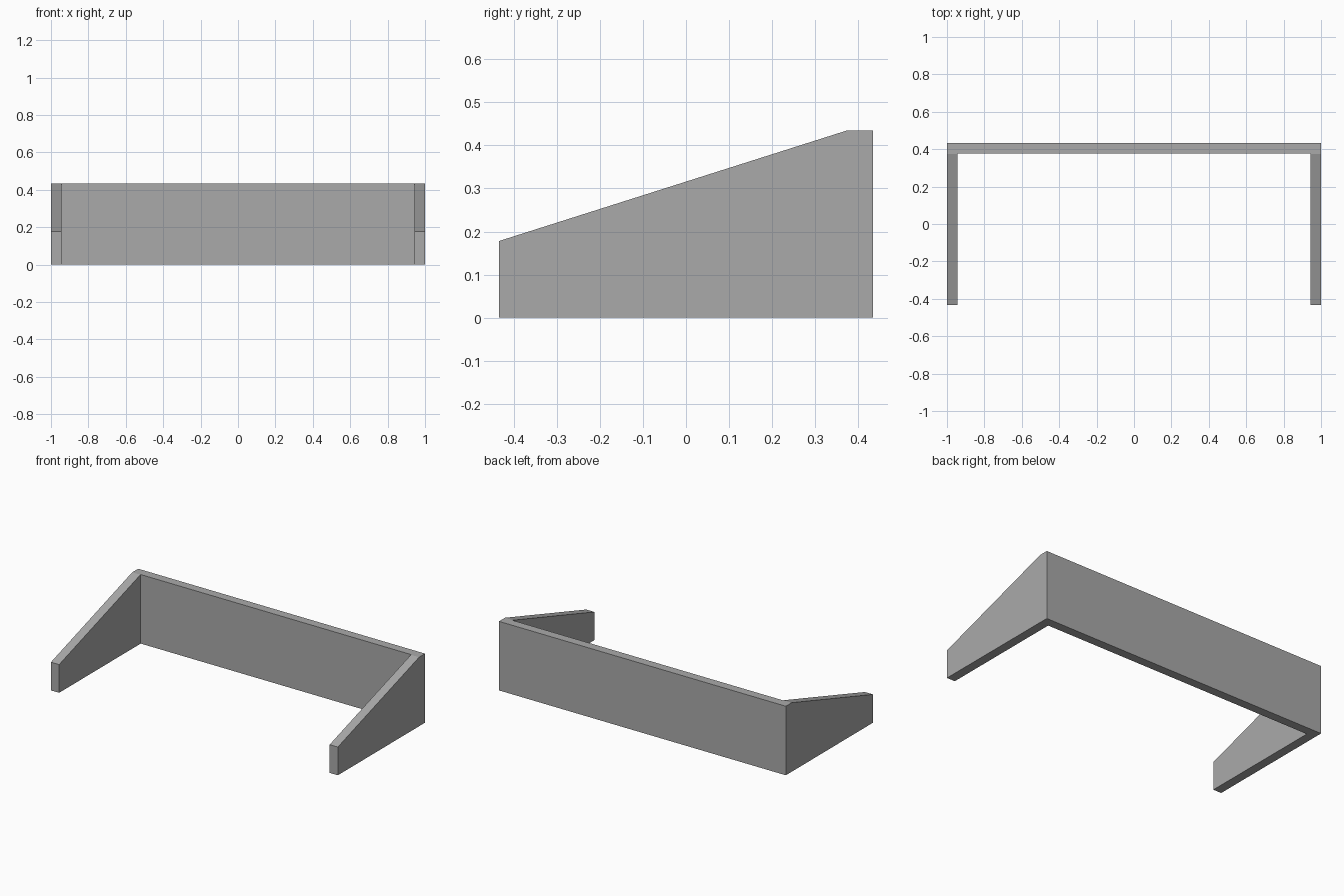
import bpy, bmesh

if "Cube" in bpy.data.objects:
    bpy.data.objects.remove(bpy.data.objects["Cube"])

gray = bpy.data.materials.new("plain gray")
gray.diffuse_color = (0.4, 0.4, 0.4, 1)
gray.use_nodes = True
gray.node_tree.nodes["Principled BSDF"].inputs["Base Color"].default_value = gray.diffuse_color


def prism(name, profile, half_width):
    """Extrude a (y, z) profile symmetrically along x."""
    bm = bmesh.new()
    face = bm.faces.new([bm.verts.new((-half_width, y, z)) for y, z in profile])
    ext = bmesh.ops.extrude_face_region(bm, geom=[face])
    verts = [v for v in ext["geom"] if isinstance(v, bmesh.types.BMVert)]
    bmesh.ops.translate(bm, verts=verts, vec=(2 * half_width, 0, 0))
    bmesh.ops.recalc_face_normals(bm, faces=bm.faces)
    mesh = bpy.data.meshes.new(name)
    bm.to_mesh(mesh)
    bm.free()
    mesh.materials.append(gray)
    obj = bpy.data.objects.new(name, mesh)
    bpy.context.collection.objects.link(obj)
    return obj


# Back wall with two sloping side walls
walls = prism("wall_frame",
              [(-0.434, 0), (0.434, 0), (0.434, 0.435), (0.375, 0.435), (-0.434, 0.178)], 1.0)

# Open space between the side walls, in front of the back wall
opening = prism("opening_cutter", [(-0.6, -0.1), (0.378, -0.1), (0.378, 0.6), (-0.6, 0.6)], 0.943)
opening.hide_render = True
opening.hide_viewport = True

cut = walls.modifiers.new("opening", "BOOLEAN")
cut.operation = "DIFFERENCE"
cut.solver = "EXACT"
cut.object = opening
